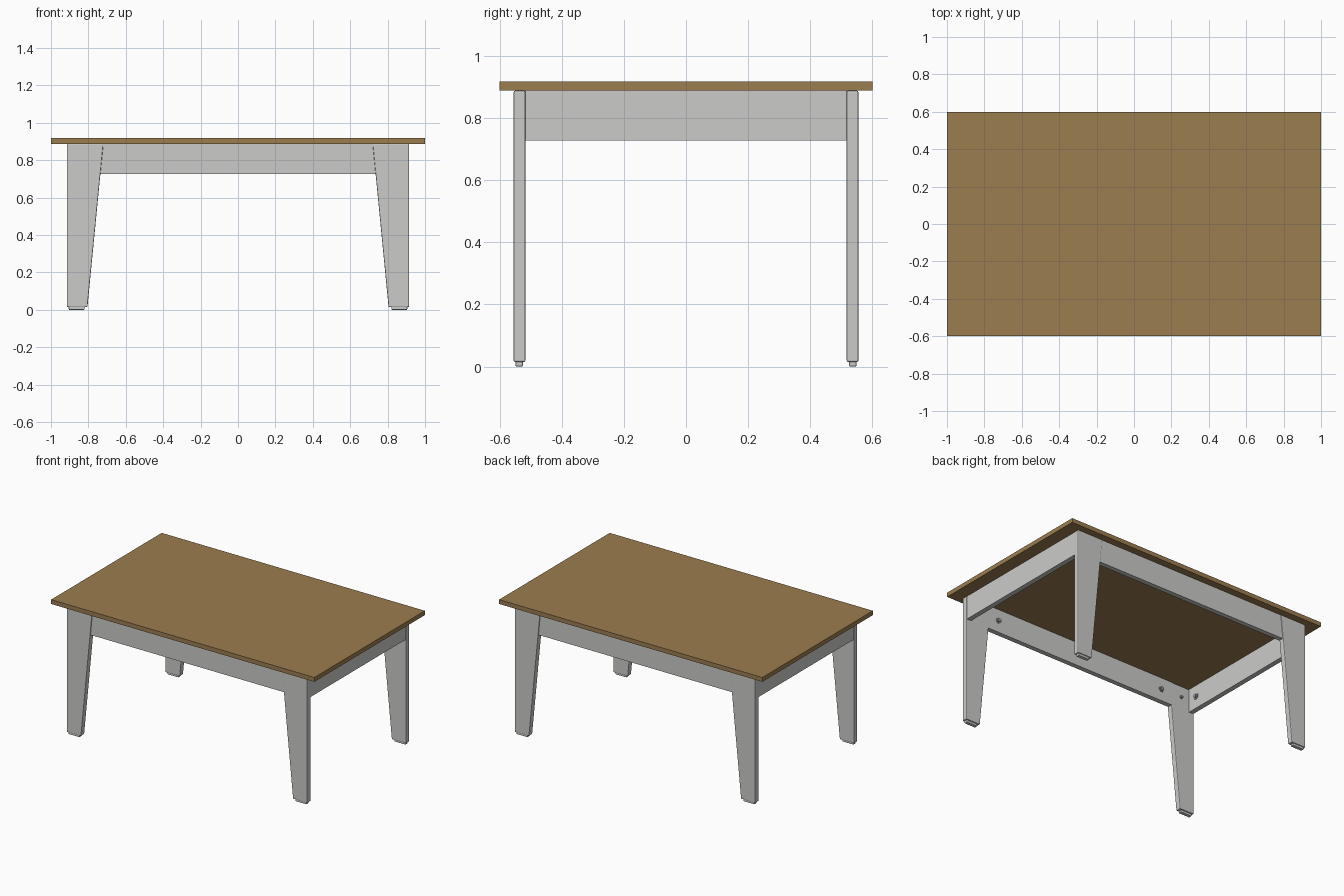
import bpy, bmesh, math
from mathutils import Matrix, Vector

old = bpy.data.objects.get("Cube")
if old:
    bpy.data.objects.remove(old, do_unlink=True)


def material(name, rgb):
    m = bpy.data.materials.new(name)
    m.use_nodes = True
    m.diffuse_color = (*rgb, 1)
    m.node_tree.nodes["Principled BSDF"].inputs["Base Color"].default_value = (*rgb, 1)
    return m


WOOD = material("warm_wood", (0.33, 0.205, 0.08))
PAINT = material("light_grey_paint", (0.6, 0.6, 0.585))
METAL = material("bolt_grey", (0.36, 0.36, 0.36))


def finish(bm, name, mat, bevel=0, segments=2):
    bmesh.ops.recalc_face_normals(bm, faces=bm.faces)
    mesh = bpy.data.meshes.new(name)
    bm.to_mesh(mesh)
    bm.free()
    obj = bpy.data.objects.new(name, mesh)
    bpy.context.collection.objects.link(obj)
    mesh.materials.append(mat)
    if bevel:
        mod = obj.modifiers.new("Bevel", "BEVEL")
        mod.width = bevel
        mod.segments = segments
    return obj


def box(name, x, y, z, mat, bevel=0):
    bm = bmesh.new()
    bmesh.ops.create_cube(bm, size=1)
    for v in bm.verts:
        v.co = Vector([a + (b - a) * (c + 0.5) for (a, b), c in zip((x, y, z), v.co)])
    return finish(bm, name, mat, bevel)


def span(a, b, sign):
    return sorted((a * sign, b * sign))


def leg(name, sx, sy):
    # Straight outer edge, inner edge tapering towards the floor
    profile = [(0.915, 0.015), (0.915, TOP), (0.72, TOP), (0.805, 0.015)]
    bm = bmesh.new()
    face = bm.faces.new([bm.verts.new((x * sx, IN * sy, z)) for x, z in profile])
    ext = bmesh.ops.extrude_face_region(bm, geom=[face])
    verts = [v for v in ext["geom"] if isinstance(v, bmesh.types.BMVert)]
    bmesh.ops.translate(bm, verts=verts, vec=(0, (OUT - IN) * sy, 0))
    return finish(bm, name, PAINT, 0.005)


def bolt(name, pos, direction, radius):
    # Hexagonal head on a round washer
    rot = Vector(direction).to_track_quat("Z", "Y").to_matrix().to_4x4()
    bm = bmesh.new()
    for sides, r, h in ((20, radius, 0.004), (6, radius * 0.65, 0.012)):
        place = Matrix.Translation(pos) @ rot @ Matrix.Translation((0, 0, h / 2))
        bmesh.ops.create_cone(bm, cap_ends=True, segments=sides, radius1=r,
                              radius2=r, depth=h, matrix=place)
    return finish(bm, name, METAL)


TOP, LOW = 0.888, 0.727     # apron height range
IN, OUT = 0.517, 0.555      # leg thickness range

# Table top
box("table_top", (-1, 1), (-0.6, 0.6), (TOP, 0.918), WOOD)

# Legs with foot pads and their bolts
for sy, depth in ((-1, "front"), (1, "back")):
    for sx, side in ((-1, "right"), (1, "left")):
        tag = f"{depth}_{side}"
        leg(f"{tag}_leg", sx, sy)
        box(f"{tag}_foot_pad", span(0.82, 0.905, sx), span(0.525, 0.549, sy),
            (0, 0.02), PAINT, 0.004)
        mid = 0.81
        bolt(f"{tag}_leg_bolt", (0.815 * sx, IN * sy, mid), (0, -sy, 0), 0.012)
        bolt(f"{tag}_long_bolt", (0.655 * sx, IN * sy, mid), (0, -sy, 0), 0.02)
        bolt(f"{tag}_side_bolt", (0.877 * sx, 0.45 * sy, mid), (-sx, 0, 0), 0.02)

# Long aprons between the legs, side aprons butting against them
for s, depth, side in ((-1, "front", "right"), (1, "back", "left")):
    box(f"{depth}_apron", (-0.745, 0.745), span(IN, 0.55, s), (LOW, TOP), PAINT)
    box(f"{side}_apron", span(0.877, 0.911, s), (-IN, IN), (LOW, TOP), PAINT)
